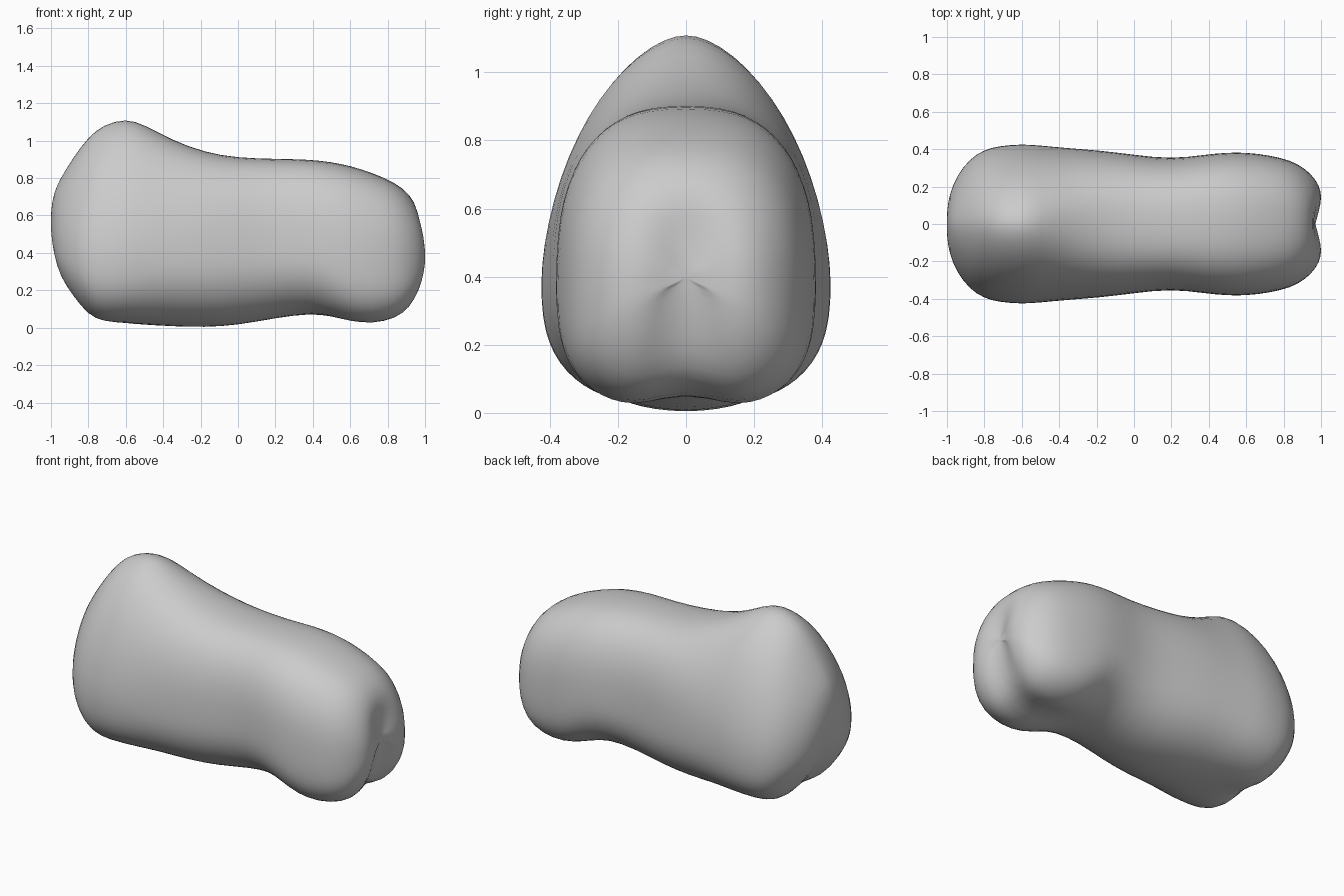
import bpy, bmesh, math

cube = bpy.data.objects.get("Cube")
if cube:
    bpy.data.objects.remove(cube, do_unlink=True)

# Lengthwise profile: x, top, bottom, half width
STATIONS = [
    (-1.0, .62, .49, .07), (-.987, .72, .37, .16), (-.95, .8, .25, .255),
    (-.88, .915, .15, .35), (-.8, 1.025, .05, .4), (-.72, 1.09, .015, .42),
    (-.6, 1.125, .018, .43), (-.5, 1.09, .015, .422), (-.36, 1.01, .006, .408),
    (-.18, .94, 0, .395), (0, .91, .012, .372), (.2, .905, .05, .348),
    (.38, .902, .075, .373), (.5, .888, .05, .384), (.6, .868, .018, .384),
    (.72, .83, .005, .37), (.84, .778, .03, .342), (.92, .715, .085, .295),
    (.975, .63, .18, .235), (1.0, .53, .27, .18), (1.012, .46, .33, .12),
]
SIDES = 32
CLEFT = .045


def ramp(x, a, b):
    t = min(1, max(0, (x - a) / (b - a)))
    return t * t * (3 - 2 * t)


def power(v, p):
    return math.copysign(abs(v) ** p, v)


def section(x, top, bottom, width):
    """Pointed at the shoulder end, boxy at the thigh end, cleft underneath."""
    front = ramp(x, -.65, 0)
    upper = 1.7 + .95 * front - .4 * ramp(x, .8, 1)
    lower = 2.2 + .5 * ramp(-x, .3, .6) + .75 * ramp(x, .35, .65)
    middle = bottom + (top - bottom) * (.33 + .07 * front)
    cleft = .055 * ramp(x, .4, .7) + .05 * ramp(-x, .55, .8)
    points = []
    for i in range(SIDES):
        a = math.tau * i / SIDES
        c, s = math.cos(a), math.sin(a)
        n = upper if s > 0 else lower
        y = width * power(c, 2 / n)
        z = middle + (top - middle if s > 0 else middle - bottom) * power(s, 2 / n)
        crease = math.exp(-(y / .095) ** 2)
        if s < 0:
            z += cleft * crease * s * s
        # The end between the two thighs is drawn inward
        px = x - CLEFT * crease * ramp(x, .85, 1) * (1 - ramp(z, .5, .7))
        points.append((px, y, z))
    return points


# Torso skin lofted through the sections
bm = bmesh.new()
rings = [[bm.verts.new(p) for p in section(*s)] for s in STATIONS]
for r, q in zip(rings, rings[1:]):
    for i in range(SIDES):
        j = (i + 1) % SIDES
        bm.faces.new((r[i], r[j], q[j], q[i]))

# Closed ends, each gathered to a point level with its innermost or outermost rim
for ring in (rings[0], rings[-1]):
    centre = sum((v.co for v in ring), ring[0].co * 0) / SIDES
    centre.x = min(v.co.x for v in ring)
    tip = bm.verts.new(centre)
    for i in range(SIDES):
        bm.faces.new((ring[i], ring[(i + 1) % SIDES], tip))
bmesh.ops.recalc_face_normals(bm, faces=bm.faces)

mesh = bpy.data.meshes.new("torso")
bm.to_mesh(mesh)
bm.free()
torso = bpy.data.objects.new("torso", mesh)
bpy.context.collection.objects.link(torso)
mesh.shade_smooth()
soften = torso.modifiers.new("soften", "SUBSURF")
soften.levels = soften.render_levels = 1

# Plain grey
grey = bpy.data.materials.new("plain grey")
grey.use_nodes = True
colour = (.6, .6, .6, 1)
grey.diffuse_color = colour
grey.node_tree.nodes["Principled BSDF"].inputs["Base Color"].default_value = colour
mesh.materials.append(grey)
